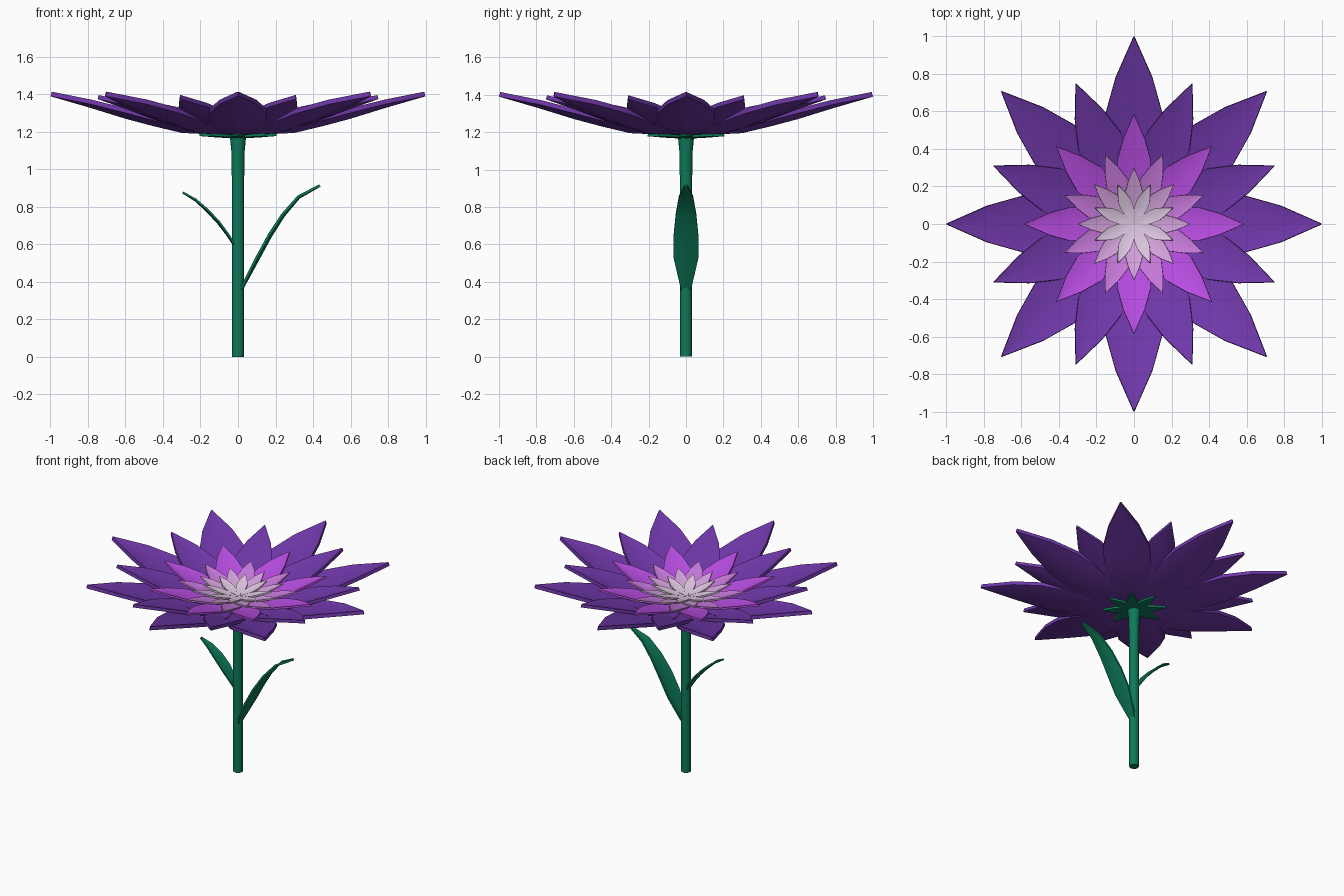
import bpy, bmesh, math
from mathutils import Vector, Matrix

if "Cube" in bpy.data.objects:
    bpy.data.objects.remove(bpy.data.objects["Cube"])


def material(name, hex_code):
    srgb = [int(hex_code[i:i + 2], 16) / 255 for i in (0, 2, 4)]
    lin = [c / 12.92 if c <= 0.04045 else ((c + 0.055) / 1.055) ** 2.4 for c in srgb]
    m = bpy.data.materials.new(name)
    m.diffuse_color = (*lin, 1)
    m.use_nodes = True
    m.node_tree.nodes["Principled BSDF"].inputs["Base Color"].default_value = m.diffuse_color
    return m


purple = material("deep purple", "7038AA")
magenta = material("magenta", "B84DE2")
pink = material("orchid pink", "C87ADC")
lilac = material("lilac", "D3A2DC")
pale = material("pale lilac", "DCC6E0")
green = material("stem green", "0D7A5A")


def finish(name, bm, mat, angle=25):
    bmesh.ops.recalc_face_normals(bm, faces=bm.faces)
    me = bpy.data.meshes.new(name)
    bm.to_mesh(me)
    bm.free()
    me.materials.append(mat)
    ob = bpy.data.objects.new(name, me)
    bpy.context.collection.objects.link(ob)
    bpy.ops.object.select_all(action='DESELECT')
    ob.select_set(True)
    bpy.context.view_layer.objects.active = ob
    bpy.ops.object.shade_smooth_by_angle(angle=math.radians(angle))
    return ob


def loft(bm, rings):
    """Skin a list of closed vertex loops and cap both ends."""
    loops = [[bm.verts.new(p) for p in ring] for ring in rings]
    n = len(loops[0])
    for a, b in zip(loops, loops[1:]):
        for i in range(n):
            j = (i + 1) % n
            bm.faces.new((a[i], a[j], b[j], b[i]))
    bm.faces.new(loops[0])
    bm.faces.new(loops[-1])


def blade(bm, rows, thick, cup, rot=0.0):
    """Cupped blade along x; rows are (x, z, half width) of its underside."""
    turn = Matrix.Rotation(rot, 3, 'Z')
    wmax = max(r[2] for r in rows)
    rings = []
    for i, (x, z, w) in enumerate(rows):
        a, b = rows[max(i - 1, 0)], rows[min(i + 1, len(rows) - 1)]
        d = Vector((b[0] - a[0], 0, b[1] - a[1])).normalized()
        n = Vector((-d.z, 0, d.x))
        if n.z < 0:
            n = -n
        c, side = Vector((x, 0, z)), Vector((0, w, 0))
        lift, up = n * cup * w / wmax, n * thick
        ring = [c - side + lift, c, c + side + lift,
                c + side + lift + up, c + up, c - side + lift + up]
        rings.append([turn @ p for p in ring])
    loft(bm, rings)


# petal outline: (fraction of length, fraction of rise, half width / length)
PETAL = [(0.0, 0.0, 0.03), (0.3, 0.07, 0.125), (0.45, 0.24, 0.152),
         (0.6, 0.43, 0.152), (0.79, 0.71, 0.098), (1.0, 1.0, 0.003)]


def petal_ring(name, length, z0, z1, offset, thick, mat):
    bm = bmesh.new()
    rows = [(t * length, z0 + h * (z1 - z0), w * length) for t, h, w in PETAL]
    for i in range(8):
        blade(bm, rows, thick, 0.03 * length, math.radians(45 * i + offset))
    return finish(name, bm, mat)


# flower head, from the outside in
petal_ring("outer_petals_long", 1.0, 1.18, 1.39, 0, 0.025, purple)
petal_ring("outer_petals_short", 0.81, 1.184, 1.375, 22.5, 0.022, purple)
petal_ring("middle_petals_long", 0.585, 1.21, 1.338, 0, 0.013, magenta)
petal_ring("middle_petals_short", 0.40, 1.225, 1.315, 22.5, 0.011, pink)
petal_ring("inner_petals_long", 0.30, 1.237, 1.308, 0, 0.01, lilac)
petal_ring("inner_petals_short", 0.225, 1.248, 1.30, 22.5, 0.01, pale)

# sepals under the flower head
bm = bmesh.new()
sepal = [(0.0, 1.165, 0.02), (0.07, 1.168, 0.035), (0.12, 1.171, 0.032), (0.205, 1.178, 0.002)]
for i in range(8):
    blade(bm, sepal, 0.014, 0.003, math.radians(45 * i))
finish("sepals", bm, green)

# stem, flaring at the top
bm = bmesh.new()
loft(bm, [[(r * math.cos(math.tau * i / 12), r * math.sin(math.tau * i / 12), z)
           for i in range(12)]
          for z, r in [(0, 0.032), (0.9, 0.032), (1.1, 0.036), (1.175, 0.043)]])
finish("stem", bm, green, 40)

# leaves
bm = bmesh.new()
blade(bm, [(0.01, 0.33, 0.02), (0.055, 0.41, 0.04), (0.115, 0.52, 0.066), (0.18, 0.64, 0.066),
           (0.25, 0.75, 0.055), (0.33, 0.845, 0.038), (0.44, 0.908, 0.008)], 0.013, 0.012)
finish("right_leaf", bm, green)
bm = bmesh.new()
blade(bm, [(0.01, 0.57, 0.015), (0.06, 0.645, 0.036), (0.11, 0.71, 0.047), (0.17, 0.775, 0.044),
           (0.23, 0.83, 0.03), (0.298, 0.873, 0.006)], 0.01, 0.009, math.pi)
finish("left_leaf", bm, green)
